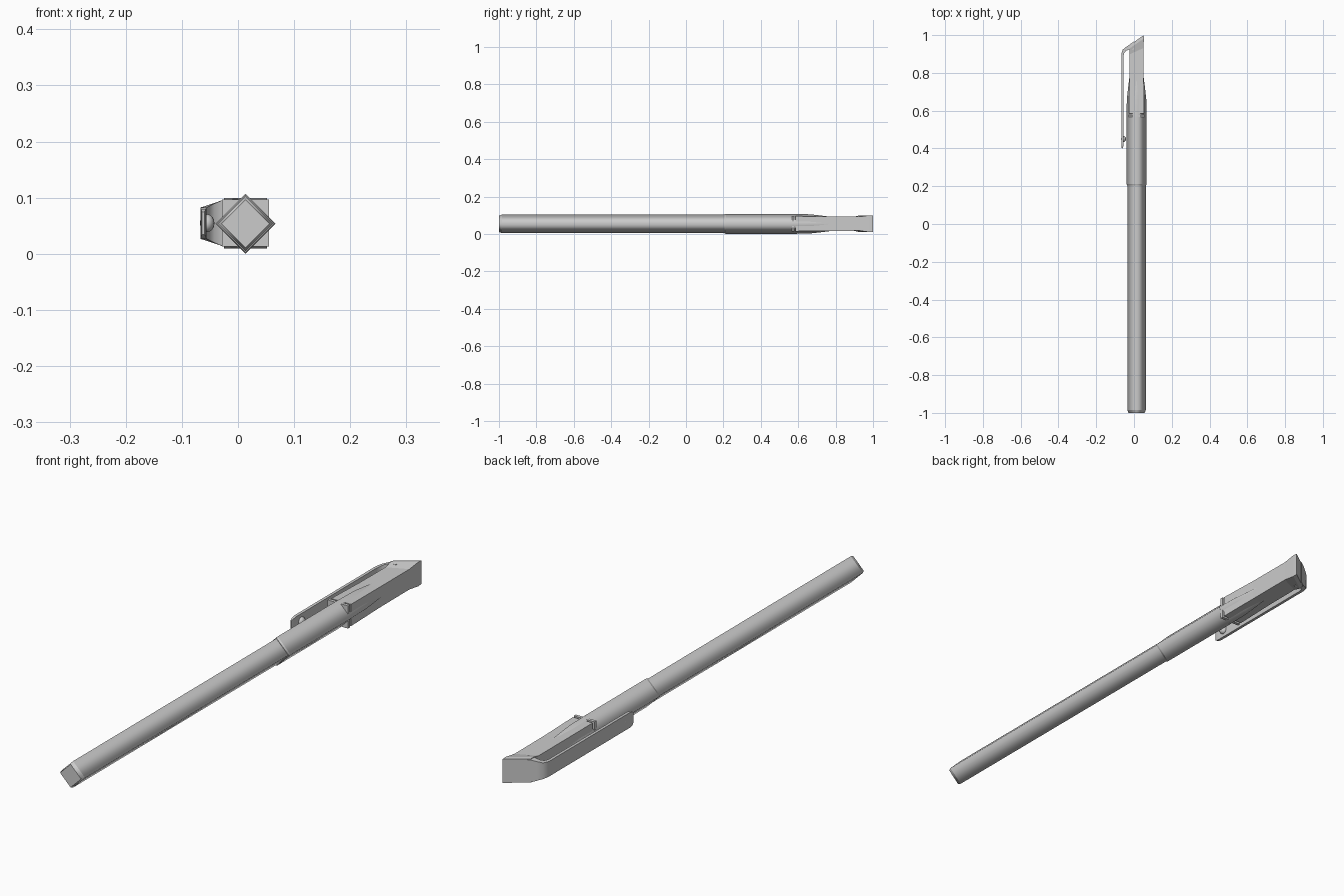
import bpy, bmesh, math

if "Cube" in bpy.data.objects:
    bpy.data.objects.remove(bpy.data.objects["Cube"])

CX, CZ = 0.0135, 0.0535   # pen axis


def loft(name, rings, cycle_smooth=True, sharp_rings=True):
    """Skin a list of equal-sized rings and cap both ends."""
    bm = bmesh.new()
    vr = [[bm.verts.new(p) for p in r] for r in rings]
    n = len(rings[0])
    for a, b in zip(vr, vr[1:]):
        for i in range(n):
            f = bm.faces.new((a[i], a[(i + 1) % n], b[(i + 1) % n], b[i]))
            f.smooth = cycle_smooth
    bm.faces.new(vr[0])
    bm.faces.new(vr[-1])
    bmesh.ops.recalc_face_normals(bm, faces=bm.faces[:])
    if sharp_rings:
        for r in vr:
            for i in range(n):
                bm.edges.get((r[i], r[(i + 1) % n])).smooth = False
    me = bpy.data.meshes.new(name)
    bm.to_mesh(me)
    bm.free()
    ob = bpy.data.objects.new(name, me)
    bpy.context.collection.objects.link(ob)
    return ob


def diamond(y, r):
    return [(CX + r * math.cos(i * math.pi / 2), y, CZ + r * math.sin(i * math.pi / 2))
            for i in range(4)]


def square(y, hx, hz=None, slope=0.0):
    hz = hz or hx
    return [(CX + sx * hx, y + slope * sx * hx, CZ + 0.001 + sz * hz)
            for sx, sz in ((-1, -1), (1, -1), (1, 1), (-1, 1))]


# Diamond-section barrel with chamfered end
loft("barrel", [diamond(-1, 0.043), diamond(-0.985, 0.049), diamond(0.21, 0.049)])

# Cap sleeve, slightly larger than the barrel
loft("cap_sleeve", [diamond(0.205, 0.051), diamond(0.213, 0.0535), diamond(0.57, 0.0535)])

# Sleeve corners fading into the square cap
loft("cap_transition", [diamond(0.57, 0.053), diamond(0.66, 0.0515),
                        diamond(0.72, 0.045), diamond(0.79, 0.036)], sharp_rings=False)

# Thin square collar, and the square cap with a slanted flared end
loft("cap_collar", [square(0.566, 0.042), square(0.578, 0.042)], cycle_smooth=False)
loft("cap_body", [square(0.585, 0.0405), square(0.75, 0.038),
                  square(0.915, 0.0375, 0.0375, 0.45),
                  square(0.955, 0.0385, 0.045, 0.69),
                  square(0.973, 0.038, 0.044, 0.71)], cycle_smooth=False)

# Pocket clip: outer point, inner point, half width
clip = [((0.0, 0.966), (0.0, 0.925), 0.043),
        ((-0.025, 0.949), (-0.025, 0.924), 0.042),
        ((-0.045, 0.935), (-0.042, 0.917), 0.035),
        ((-0.06, 0.923), (-0.052, 0.905), 0.030),
        ((-0.067, 0.90), (-0.056, 0.885), 0.028),
        ((-0.067, 0.425), (-0.056, 0.425), 0.028),
        ((-0.066, 0.408), (-0.057, 0.408), 0.025),
        ((-0.064, 0.40), (-0.060, 0.40), 0.020)]
zc = CZ + 0.001
ob = loft("clip", [[(o[0], o[1], zc - h), (i[0], i[1], zc - h),
                    (i[0], i[1], zc + h), (o[0], o[1], zc + h)] for o, i, h in clip],
          sharp_rings=False)
bpy.context.view_layer.objects.active = ob
ob.select_set(True)
bpy.ops.object.shade_smooth_by_angle(angle=math.radians(40))
ob.select_set(False)

# Small grip bump inside the clip
bpy.ops.mesh.primitive_uv_sphere_add(segments=16, ring_count=8, radius=1,
                                     location=(-0.055, 0.45, zc))
bump = bpy.context.object
bump.name = "clip_bump"
bump.scale = (0.013, 0.016, 0.016)
bpy.ops.object.shade_smooth()
